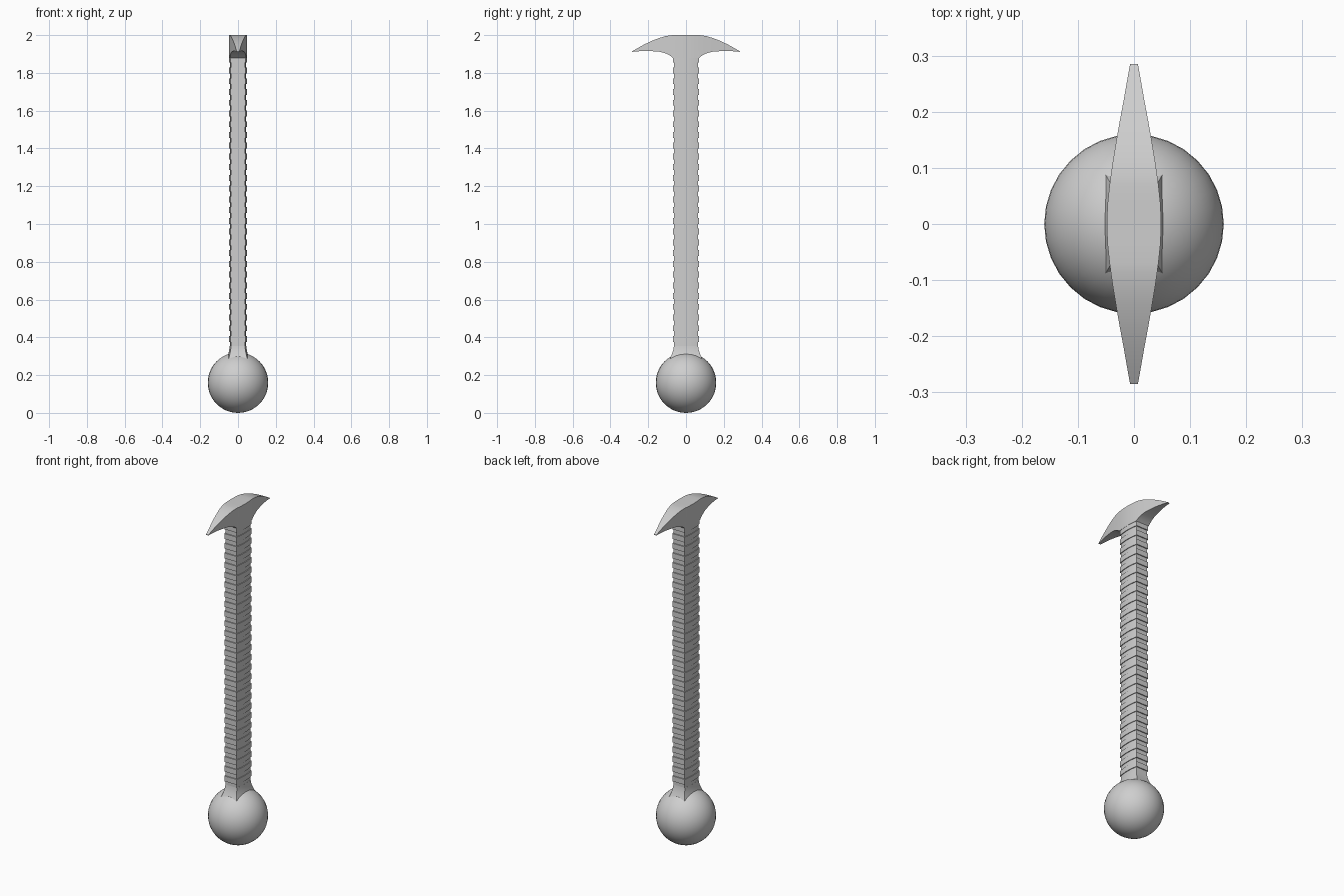
import bpy, bmesh, math

if "Cube" in bpy.data.objects:
    bpy.data.objects.remove(bpy.data.objects["Cube"])

steel = bpy.data.materials.new("grey_steel")
steel.diffuse_color = (0.62, 0.62, 0.62, 1)
steel.use_nodes = True
steel.node_tree.nodes["Principled BSDF"].inputs["Base Color"].default_value = steel.diffuse_color


def loft(name, rings, angle=30):
    """Skin a list of equal closed rings, cap both ends and shade by angle."""
    bm = bmesh.new()
    loops = [[bm.verts.new(p) for p in ring] for ring in rings]
    for a, b in zip(loops, loops[1:]):
        n = len(a)
        for i in range(n):
            bm.faces.new((a[i], a[(i + 1) % n], b[(i + 1) % n], b[i]))
    bm.faces.new(loops[0])
    bm.faces.new(loops[-1])
    bmesh.ops.recalc_face_normals(bm, faces=bm.faces[:])
    me = bpy.data.meshes.new(name)
    bm.to_mesh(me)
    bm.free()
    me.materials.append(steel)
    ob = bpy.data.objects.new(name, me)
    bpy.context.collection.objects.link(ob)
    bpy.ops.object.select_all(action='DESELECT')
    bpy.context.view_layer.objects.active = ob
    ob.select_set(True)
    bpy.ops.object.shade_smooth_by_angle(angle=math.radians(angle))
    return ob


def section(z, end, mid, depth, n=8):
    """Flat front and back (half width end), bowed sides (half width mid)."""
    side = []
    for i in range(n + 1):
        t = -1 + 2 * i / n
        side.append((mid - (mid - end) * t * t, depth * t, z))
    return side + [(-x, -y, z) for x, y, z in side]


# Pommel: round ball
bpy.ops.mesh.primitive_uv_sphere_add(segments=32, ring_count=24, radius=0.16,
                                     location=(0, 0, 0.16))
pommel = bpy.context.object
pommel.name = "pommel"
pommel.data.materials.append(steel)
bpy.ops.object.shade_smooth()

# Collar: concave flare sunk into the ball
flare = []
for i in range(7):
    t = i / 6
    k = (1 - t) ** 1.6
    flare.append(section(0.275 + 0.08 * t, 0.037 + 0.016 * k,
                         0.044 + 0.0195 * k, 0.064 + 0.028 * k))
loft("collar", flare)

# Grip: stacked square-stepped bands
bottom, top, count = 0.35, 1.885, 27
pitch = (top - bottom) / count
rings = []
for i in range(count):
    z = bottom + i * pitch
    for f0, f1, d in ((0, 0.45, 0.006), (0.45, 1, 0)):
        for f in (f0, f1):
            rings.append(section(z + f * pitch, 0.040 - d * 0.6,
                                 0.0475 - d * 0.7, 0.070 - d))
loft("grip", rings)

# Crossguard: y, top height, underside height, half width
half = [(0.035, 2.0, 1.88, 0.0472), (0.07, 2.0, 1.88, 0.0435),
        (0.085, 1.9985, 1.892, 0.0415), (0.11, 1.994, 1.904, 0.038),
        (0.14, 1.985, 1.912, 0.033), (0.18, 1.97, 1.915, 0.026),
        (0.22, 1.951, 1.916, 0.0185), (0.26, 1.929, 1.914, 0.0115),
        (0.285, 1.914, 1.911, 0.007)]
stations = [(-y, t, b, w) for y, t, b, w in reversed(half)]
stations += [(0, 2.0, 1.88, 0.0485)] + half
loft("crossguard", [[(-w, y, b), (w, y, b), (w, y, t), (-w, y, t)]
                    for y, t, b, w in stations])
